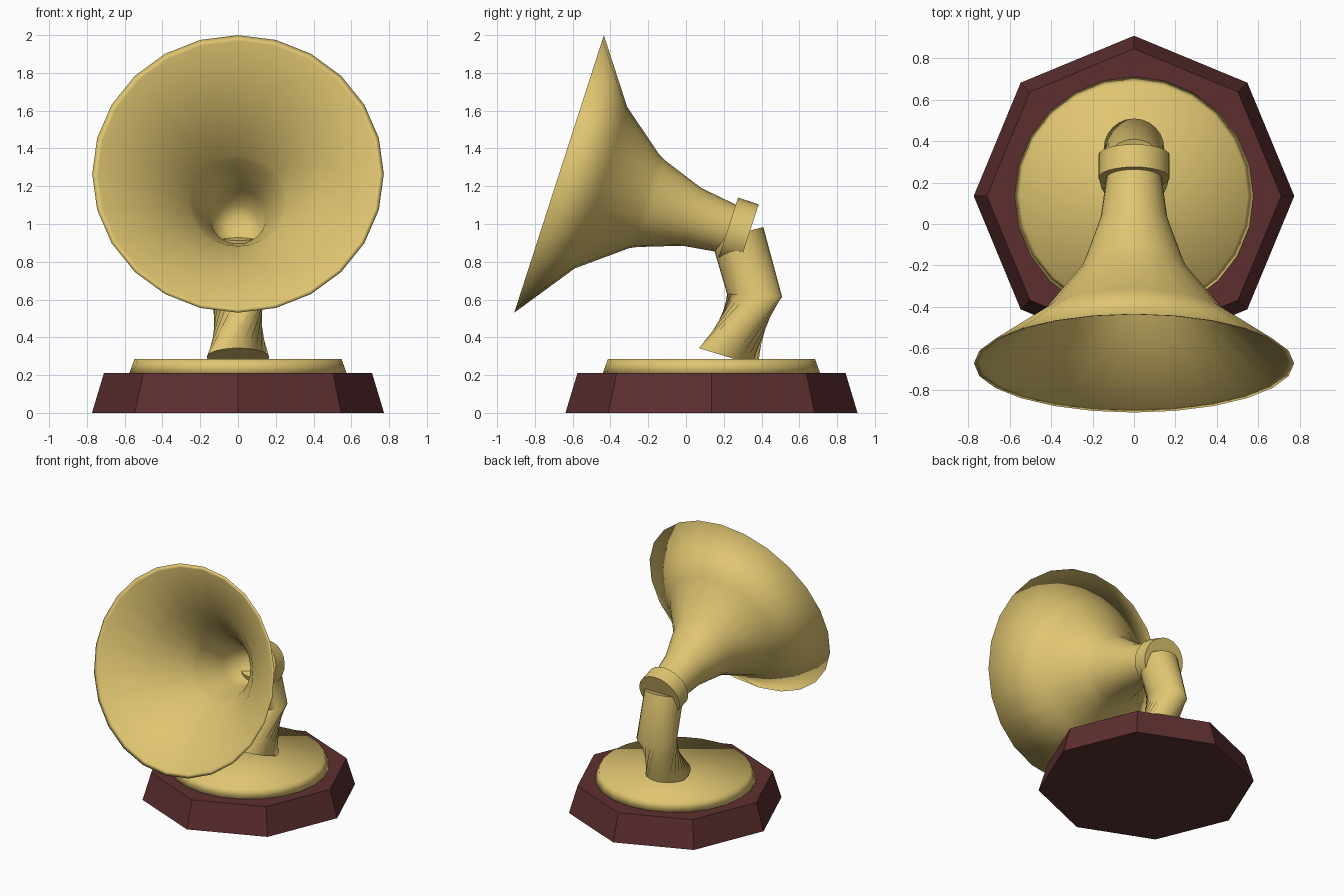
import bpy
import bmesh
from math import cos, sin, radians
from mathutils import Vector

if "Cube" in bpy.data.objects:
    bpy.data.objects.remove(bpy.data.objects["Cube"], do_unlink=True)


def material(name, rgb):
    mat = bpy.data.materials.new(name)
    mat.use_nodes = True
    colour = (*rgb, 1)
    mat.diffuse_color = colour
    bsdf = mat.node_tree.nodes["Principled BSDF"]
    bsdf.inputs["Base Color"].default_value = colour
    bsdf.inputs["Roughness"].default_value = 0.5
    return mat


GOLD = material("warm gold", (0.74, 0.56, 0.165))
WOOD = material("dark red wood", (0.110, 0.028, 0.030))


def loft(name, rings, sides, mat, smooth=None):
    """Skin a stack of circles; ring = (y, z, radius, tilt, twist), in degrees."""
    bm = bmesh.new()
    loops = []
    for y, z, radius, tilt, twist in rings:
        centre = Vector((0, y, z))
        across = Vector((0, cos(radians(tilt)), sin(radians(tilt))))
        loop = []
        for i in range(sides):
            a = radians(360 * i / sides + twist)
            offset = Vector((cos(a), 0, 0)) + across * sin(a)
            loop.append(bm.verts.new(centre + offset * radius))
        loops.append(loop)
    for low, high in zip(loops, loops[1:]):
        for i in range(sides):
            j = (i + 1) % sides
            bm.faces.new((low[i], low[j], high[j], high[i]))
    bm.faces.new(loops[0][::-1])
    bm.faces.new(loops[-1])
    bmesh.ops.recalc_face_normals(bm, faces=bm.faces)
    mesh = bpy.data.meshes.new(name)
    bm.to_mesh(mesh)
    bm.free()
    mesh.materials.append(mat)
    obj = bpy.data.objects.new(name, mesh)
    bpy.context.collection.objects.link(obj)
    if smooth:
        bpy.ops.object.select_all(action="DESELECT")
        obj.select_set(True)
        bpy.context.view_layer.objects.active = obj
        bpy.ops.object.shade_smooth_by_angle(angle=radians(smooth))
    return obj


# Horn axis runs back and slightly down from the centre of the mouth
HORN_TILT = 72.1
MOUTH = Vector((-0.672, 1.265))
AXIS = Vector((sin(radians(HORN_TILT)), -cos(radians(HORN_TILT))))


def on_axis(profile):
    """Turn (distance along horn, radius) pairs into rings."""
    return [(*(MOUTH + AXIS * t), r, HORN_TILT, 0) for t, r in profile]


# Octagonal plinth
BASE_Y = 0.135
loft("plinth", [(BASE_Y, 0, 0.773, 0, 0), (BASE_Y, 0.21, 0.71, 0, 0)], 8, WOOD)

# Round plate, softly shaded over its rim
loft("base_plate", [(BASE_Y, 0.205, 0.577, 0, 0), (BASE_Y, 0.285, 0.548, 0, 0)],
     24, GOLD, 180)

# Bent stem with a twisted lower half
loft("stem", [(0.225, 0.295, 0.165, -17, -70),
              (0.363, 0.622, 0.146, -3, 0),
              (0.272, 0.948, 0.142, 14.5, 0)], 24, GOLD, 50)

# Flared horn: outer skin to the mouth, then back down the inside
outer = [(0.98, 0.13), (0.94, 0.133), (0.738, 0.161), (0.515, 0.240),
         (0.475, 0.259), (0.233, 0.450), (0.0, 0.772)]
inner = [(0.008, 0.742), (0.233, 0.436), (0.475, 0.257), (0.515, 0.236),
         (0.738, 0.150), (0.90, 0.118), (0.93, 0.05)]
loft("horn", on_axis(outer + inner), 24, GOLD, 180)

# Collar joining horn and stem
loft("collar", on_axis([(0.94, 0.172), (1.055, 0.172)]), 24, GOLD, 40)
